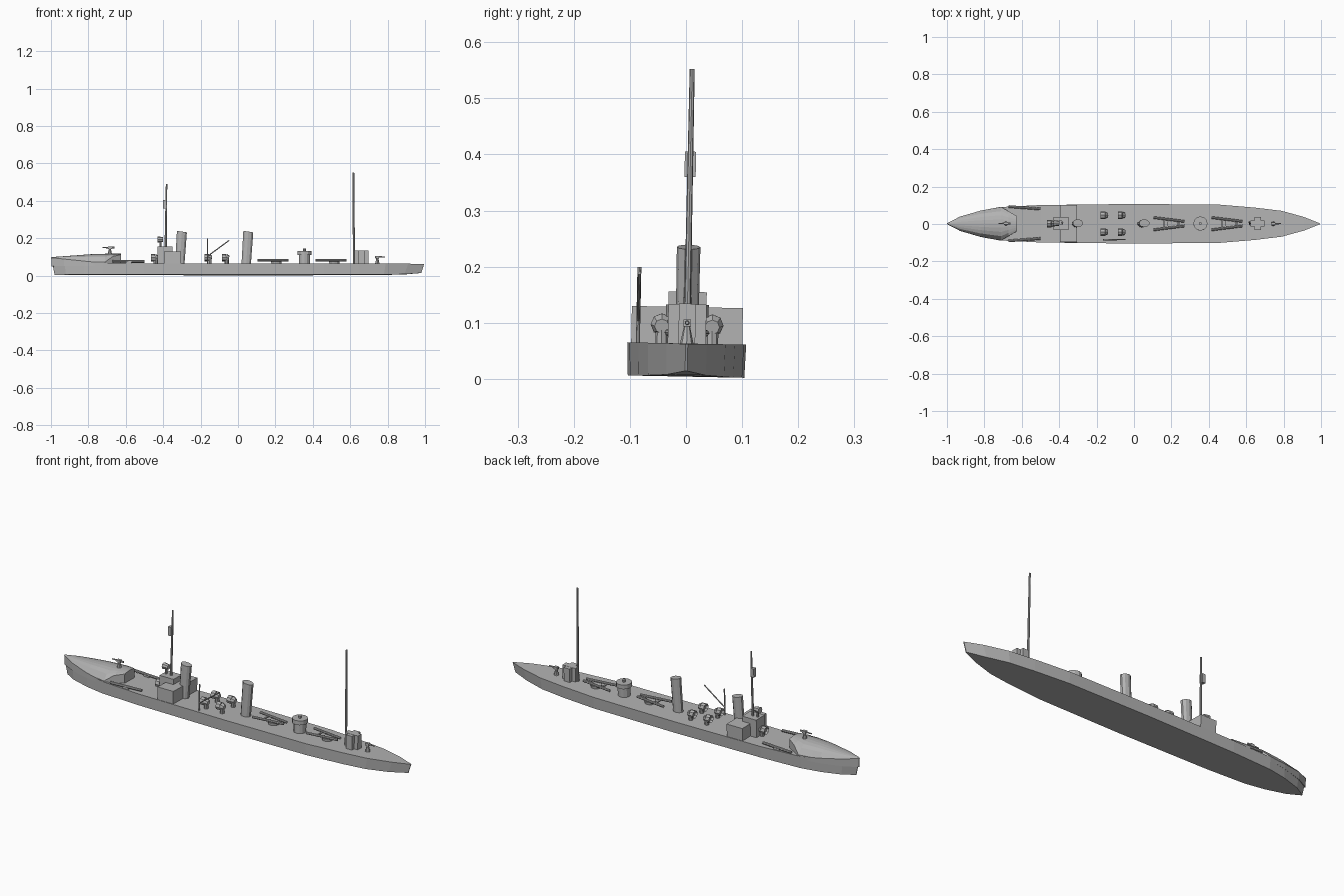
import bpy, bmesh, math
from mathutils import Vector, Matrix

cube = bpy.data.objects.get("Cube")
if cube:
    bpy.data.objects.remove(cube)

paint = bpy.data.materials.new("naval grey")
paint.use_nodes = True
GREY = (0.45, 0.45, 0.45, 1)
paint.diffuse_color = GREY
paint.node_tree.nodes["Principled BSDF"].inputs["Base Color"].default_value = GREY

DECK = 0.063
ROLL = Matrix.Rotation(-0.02, 4, 'X')  # the ship heels very slightly


def finish(name, bm):
    bmesh.ops.recalc_face_normals(bm, faces=bm.faces[:])
    bm.transform(ROLL)
    mesh = bpy.data.meshes.new(name)
    bm.to_mesh(mesh)
    bm.free()
    mesh.materials.append(paint)
    obj = bpy.data.objects.new(name, mesh)
    bpy.context.collection.objects.link(obj)
    return obj


def add_box(bm, x0, x1, y0, y1, z0, z1):
    size = Matrix.Diagonal((x1 - x0, y1 - y0, z1 - z0, 1))
    place = Matrix.Translation(((x0 + x1) / 2, (y0 + y1) / 2, (z0 + z1) / 2))
    bmesh.ops.create_cube(bm, size=1, matrix=place @ size)


def add_rod(bm, a, b, r, r2=None, sides=8):
    a, b = Vector(a), Vector(b)
    axis = b - a
    turn = axis.to_track_quat('Z', 'Y').to_matrix().to_4x4()
    bmesh.ops.create_cone(bm, cap_ends=True, segments=sides, radius1=r,
                          radius2=r if r2 is None else r2, depth=axis.length,
                          matrix=Matrix.Translation((a + b) / 2) @ turn)


def box(name, *bounds):
    bm = bmesh.new()
    add_box(bm, *bounds)
    return finish(name, bm)


def rod(name, *args, **kw):
    bm = bmesh.new()
    add_rod(bm, *args, **kw)
    return finish(name, bm)


def loft(name, rings):
    bm = bmesh.new()
    rows = [[bm.verts.new(p) for p in ring] for ring in rings]
    n = len(rows[0])
    for r, s in zip(rows, rows[1:]):
        for i in range(n):
            bm.faces.new((r[i], r[(i + 1) % n], s[(i + 1) % n], s[i]))
    bm.faces.new(rows[0])
    bm.faces.new(rows[-1])
    return finish(name, bm)


# Hull: x along the top, x along the keel, half width, edge height, keel height
stations = [(-1, -0.98, 0.002, 0.096, 0.004), (-0.93, -0.92, 0.038, 0.088, 0.004),
            (-0.82, -0.82, 0.07, 0.076, 0.004), (-0.72, -0.72, 0.089, 0.066, 0.004),
            (-0.5, -0.5, 0.1, DECK, 0.004), (0, 0, 0.106, DECK, 0.004),
            (0.46, 0.46, 0.102, DECK, 0.004), (0.65, 0.65, 0.086, DECK, 0.004),
            (0.79, 0.78, 0.069, DECK, 0.005), (0.91, 0.89, 0.036, DECK, 0.007),
            (0.995, 0.98, 0.002, 0.062, 0.014)]
loft("hull", [[(xk, -w * 0.98, zk), (x, -w, z), (x, w, z), (xk, w * 0.98, zk)]
              for x, xk, w, z, zk in stations])


def hull_at(x):
    for a, b in zip(stations, stations[1:]):
        if x <= b[0]:
            f = (x - a[0]) / (b[0] - a[0])
            return a[2] + f * (b[2] - a[2]), a[3] + f * (b[3] - a[3])


# Arched forecastle with angled after walls
def arch(x):
    w, edge = hull_at(x)
    crown = 0.099 + 0.018 * min(1, (x + 1) / 0.25)
    reach = w if x < -0.71 else min(w, 0.04 + 0.049 * (-0.625 - x) / 0.085)
    ring = []
    for i in range(9):
        t = -1 + i / 4
        y = t * reach
        ring.append((x, y, edge + (crown - edge) * math.sqrt(max(0, 1 - (y / w) ** 2))))
    return ring + [(x, reach, 0.05), (x, -reach, 0.05)]


loft("forecastle", [arch(x) for x in (-0.998, -0.93, -0.82, -0.775, -0.71, -0.67, -0.625)])


# Deck guns
def gun(name, x, z, height, back, front):
    bm = bmesh.new()
    add_rod(bm, (x, 0, z), (x, 0, z + height), 0.012, 0.004)
    add_rod(bm, (x + back, 0, z + height), (x + front, 0, z + height), 0.005, 0.003)
    add_box(bm, x - 0.01, x + 0.01, -0.007, 0.007, z + height - 0.007, z + height + 0.006)
    finish(name, bm)


gun("bow_gun", -0.685, 0.113, 0.037, 0.025, -0.04)
gun("stern_gun", 0.745, DECK, 0.037, -0.012, 0.04)

# Side torpedo tubes beside the forecastle
for side, label in ((1, "left"), (-1, "right")):
    bm = bmesh.new()
    add_rod(bm, (-0.67, side * 0.092, 0.075), (-0.5, side * 0.079, 0.075), 0.007)
    add_box(bm, -0.6, -0.57, side * 0.086 - 0.006, side * 0.086 + 0.006, 0.06, 0.073)
    finish("side_tube_" + label, bm)

# Bridge, conning tower, searchlight
box("bridge_house", -0.395, -0.305, -0.099, 0.099, 0.05, 0.128)
box("conning_tower", -0.43, -0.35, -0.034, 0.034, 0.05, 0.155)
bm = bmesh.new()
add_rod(bm, (-0.415, 0, 0.15), (-0.415, 0, 0.185), 0.005)
add_rod(bm, (-0.43, 0, 0.193), (-0.4, 0, 0.193), 0.017, 0.013)
finish("searchlight", bm)

# Masts
rod("foremast", (-0.387, 0, 0.15), (-0.382, 0, 0.49), 0.006, 0.004)
box("foremast_lookout", -0.402, -0.384, -0.01, 0.01, 0.36, 0.405)
rod("mainmast", (0.62, 0, DECK), (0.617, 0, 0.552), 0.006, 0.0045)


# Raked oval funnels
def funnel(name, x):
    rings = []
    for z, shift, rx, ry in ((0.05, 0, 0.026, 0.02), (0.235, 0.012, 0.028, 0.021)):
        ring = []
        for i in range(10):
            a = math.tau * (i + 0.5) / 10
            dx = rx * math.cos(a)
            ring.append((x + shift + dx, ry * math.sin(a), z - dx * 0.15))
        rings.append(ring)
    loft(name, rings)


funnel("fore_funnel", -0.312)
funnel("aft_funnel", 0.043)


# Cowl ventilators facing the bow
def cowl(name, x, y):
    bm = bmesh.new()
    add_rod(bm, (x + 0.008, y, 0.055), (x + 0.008, y, 0.095), 0.011)
    add_rod(bm, (x + 0.02, y, 0.093), (x + 0.004, y, 0.096), 0.013, 0.02)
    add_rod(bm, (x + 0.004, y, 0.096), (x - 0.018, y, 0.096), 0.02)
    mouth = min(bm.faces, key=lambda f: f.calc_center_median().x)
    bmesh.ops.inset_individual(bm, faces=[mouth], thickness=0.003, depth=-0.012)
    finish(name, bm)


cowl("bow_cowl", -0.448, 0)
for i, x in enumerate((-0.16, -0.068)):
    cowl("cowl_left_%d" % i, x, 0.045)
    cowl("cowl_right_%d" % i, x, -0.045)

# Boat derrick
bm = bmesh.new()
add_rod(bm, (-0.163, -0.087, 0.055), (-0.163, -0.087, 0.198), 0.0035)
add_rod(bm, (-0.163, -0.087, 0.102), (-0.047, -0.087, 0.187), 0.003)
finish("derrick", bm)

# Twin torpedo mounts
for x, label in ((0.105, "fore"), (0.415, "aft")):
    bm = bmesh.new()
    add_rod(bm, (x + 0.1, 0, 0.055), (x + 0.1, 0, 0.076), 0.025, 0.028, sides=12)
    for side in (1, -1):
        add_rod(bm, (x, side * 0.033, 0.082), (x + 0.165, side * 0.012, 0.082), 0.0065)
    for step in (0.05, 0.13):
        add_box(bm, x + step, x + step + 0.008, -0.022, 0.022, 0.077, 0.083)
    finish("torpedo_mount_" + label, bm)

# Round midship platform
bm = bmesh.new()
add_rod(bm, (0.355, 0, 0.055), (0.355, 0, 0.112), 0.03, sides=12)
add_rod(bm, (0.355, 0, 0.11), (0.355, 0, 0.132), 0.038, sides=12)
add_rod(bm, (0.355, 0, 0.13), (0.355, 0, 0.145), 0.008)
finish("round_platform", bm)

# Cross-shaped after deckhouse
box("after_house_long", 0.624, 0.698, -0.015, 0.015, 0.05, 0.134)
box("after_house_wide", 0.644, 0.678, -0.034, 0.034, 0.05, 0.133)
